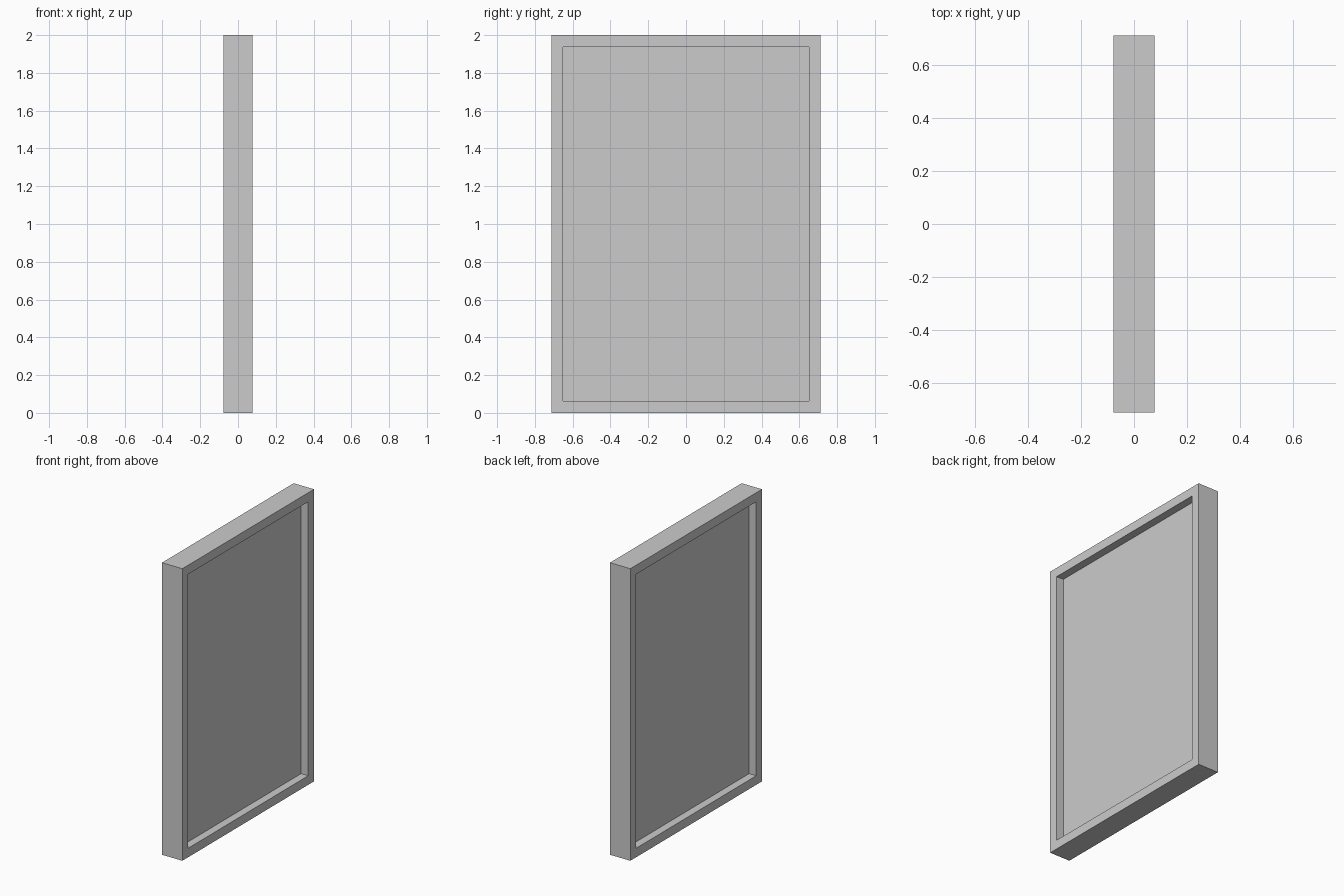
import bpy, bmesh
from mathutils import Vector

if "Cube" in bpy.data.objects:
    bpy.data.objects.remove(bpy.data.objects["Cube"])

DEPTH, WIDTH, HEIGHT = 0.154, 1.424, 2.0
BORDER, RECESS = 0.062, 0.054

# Solid slab standing on the ground
bm = bmesh.new()
bmesh.ops.create_cube(bm, size=1.0)
bmesh.ops.scale(bm, vec=Vector((DEPTH, WIDTH, HEIGHT)), verts=bm.verts)
bmesh.ops.translate(bm, vec=Vector((0, 0, HEIGHT / 2)), verts=bm.verts)
bm.normal_update()

# Raised border with a sunken pane on both broad sides
for side in [f for f in bm.faces if abs(f.normal.x) > 0.9]:
    direction = -1 if side.normal.x > 0 else 1
    bmesh.ops.inset_region(bm, faces=[side], thickness=BORDER, use_even_offset=True)
    pane = bmesh.ops.extrude_discrete_faces(bm, faces=[side])["faces"][0]
    bmesh.ops.translate(bm, vec=Vector((direction * RECESS, 0, 0)), verts=pane.verts)

bmesh.ops.recalc_face_normals(bm, faces=bm.faces)
mesh = bpy.data.meshes.new("framed_panel")
bm.to_mesh(mesh)
bm.free()
bpy.context.collection.objects.link(bpy.data.objects.new("framed_panel", mesh))
